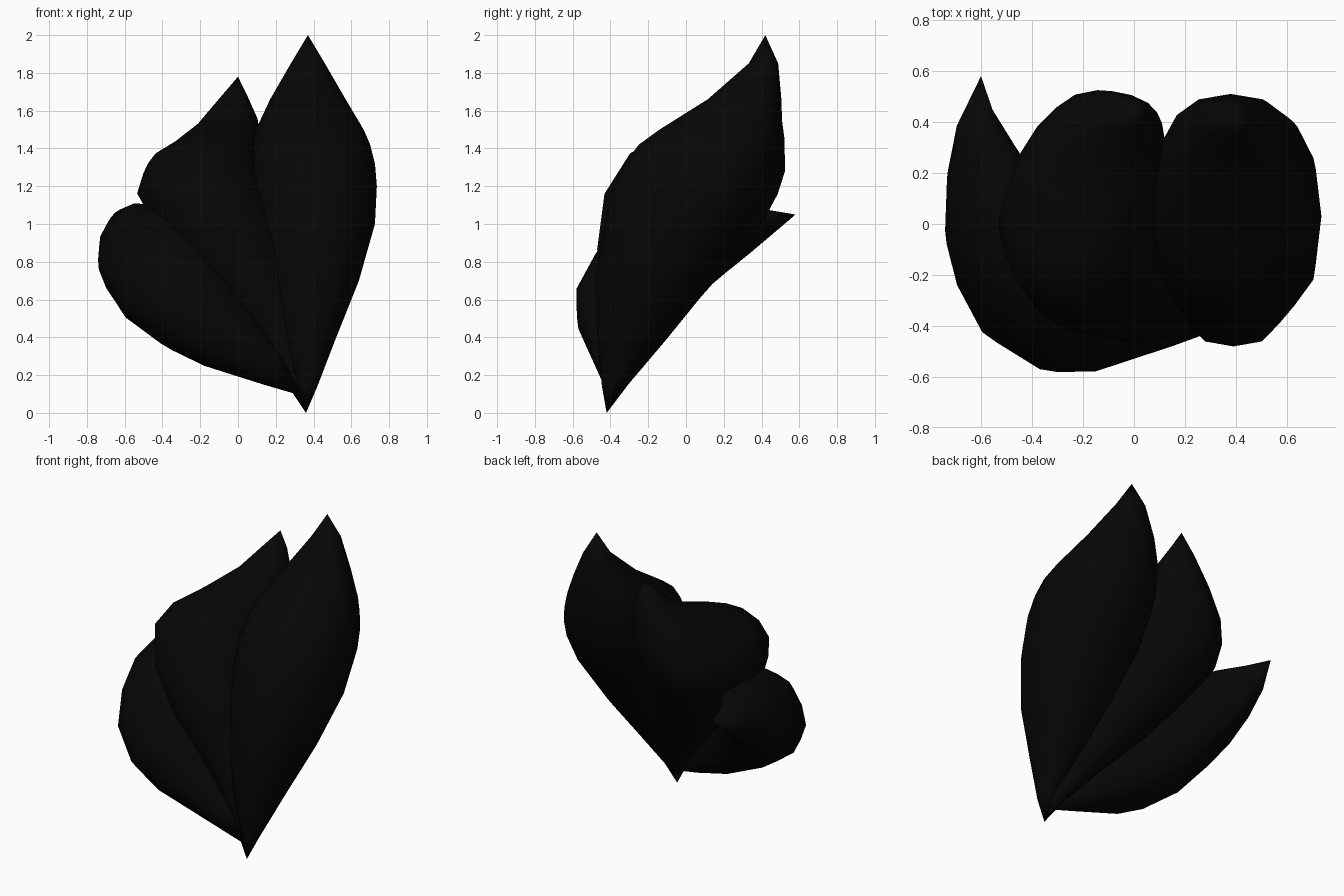
import bpy, bmesh, math
from mathutils import Vector

if "Cube" in bpy.data.objects:
    bpy.data.objects.remove(bpy.data.objects["Cube"], do_unlink=True)

black = bpy.data.materials.new("soft_black")
black.use_nodes = True
COLOUR = (0.002, 0.002, 0.002, 1)
black.diffuse_color = COLOUR
black.node_tree.nodes["Principled BSDF"].inputs["Base Color"].default_value = COLOUR

SIDES = 16


def rounded(v):
    """Push a sine or cosine outward for a slightly boxy section."""
    return math.copysign(abs(v) ** 0.85, v) if abs(v) > 1e-6 else 0.0


def make_lock(name, root, tip, front, stations):
    """Loft a pointed pod from root to tip; stations are
    (distance along axis, front offset, front radius, side offset, side radius)."""
    axis = tip - root
    u = axis.normalized()
    f = (front - u * front.dot(u)).normalized()
    s = u.cross(f)
    bm = bmesh.new()
    rings = []
    for t, fc, fr, sc, sr in stations:
        centre = root + axis * t + f * fc + s * sc
        if fr == 0:
            rings.append([bm.verts.new(centre)])
            continue
        ring = []
        for i in range(SIDES):
            a = 2 * math.pi * i / SIDES
            # shallow grooves on both sides of the front
            g = 0.95 if i in (2, SIDES - 2) else 1.0
            ring.append(bm.verts.new(centre + f * (fr * g * rounded(math.cos(a)))
                                     + s * (sr * g * rounded(math.sin(a)))))
        rings.append(ring)
    for a, b in zip(rings, rings[1:]):
        for i in range(SIDES):
            j = (i + 1) % SIDES
            if len(a) == 1:
                bm.faces.new((a[0], b[j], b[i]))
            elif len(b) == 1:
                bm.faces.new((a[i], a[j], b[0]))
            else:
                bm.faces.new((a[i], a[j], b[j], b[i]))
    bmesh.ops.recalc_face_normals(bm, faces=bm.faces)
    for face in bm.faces:
        face.smooth = True
    mesh = bpy.data.meshes.new(name)
    bm.to_mesh(mesh)
    bm.free()
    mesh.materials.append(black)
    obj = bpy.data.objects.new(name, mesh)
    bpy.context.collection.objects.link(obj)


# Tall lock, sliced level and leaning back
make_lock("tall_lock", Vector((0.36, -0.42, 0)), Vector((0.36, -0.42, 2)), Vector((0, -1, 0)), [
    (0.0, 0, 0, 0, 0),
    (0.07, -0.025, 0.05, 0.01, 0.05),
    (0.20, -0.12, 0.17, 0.01, 0.15),
    (0.35, -0.235, 0.295, 0.03, 0.25),
    (0.50, -0.37, 0.38, 0.04, 0.325),
    (0.60, -0.45, 0.415, 0.04, 0.335),
    (0.66, -0.50, 0.405, 0.035, 0.33),
    (0.71, -0.545, 0.375, 0.03, 0.31),
    (0.75, -0.605, 0.325, 0.02, 0.285),
    (0.83, -0.73, 0.195, 0.01, 0.20),
    (0.925, -0.83, 0.078, 0.01, 0.09),
    (1.0, -0.84, 0, 0.01, 0)])

# Middle lock, bulging forward and outward
make_lock("middle_lock", Vector((0.36, -0.42, 0)), Vector((0, 0.45, 1.78)),
          Vector((-0.4, -0.85, 0.335)), [
    (0.0, 0, 0, 0, 0),
    (0.10, 0.03, 0.06, -0.01, 0.06),
    (0.25, 0.10, 0.18, -0.05, 0.16),
    (0.40, 0.19, 0.30, -0.12, 0.25),
    (0.55, 0.23, 0.39, -0.19, 0.30),
    (0.68, 0.215, 0.395, -0.245, 0.325),
    (0.75, 0.155, 0.345, -0.24, 0.30),
    (0.81, 0.06, 0.25, -0.20, 0.255),
    (0.88, 0.0, 0.145, -0.125, 0.175),
    (0.95, -0.01, 0.07, -0.055, 0.075),
    (1.0, 0, 0, 0, 0)])

# Low lock, sweeping sideways with a deep curve
make_lock("low_lock", Vector((0.34, -0.41, 0.09)), Vector((-0.6, 0.58, 1.05)),
          Vector((-0.6, -0.78, 0.2)), [
    (0.0, 0, 0, 0, 0),
    (0.10, 0.115, 0.095, 0.01, 0.085),
    (0.25, 0.30, 0.225, 0.01, 0.19),
    (0.35, 0.39, 0.26, 0.02, 0.24),
    (0.50, 0.44, 0.265, 0.035, 0.28),
    (0.65, 0.41, 0.24, 0.045, 0.265),
    (0.75, 0.355, 0.21, 0.035, 0.23),
    (0.84, 0.265, 0.155, 0.02, 0.175),
    (0.93, 0.15, 0.085, 0, 0.09),
    (1.0, 0, 0, 0, 0)])
